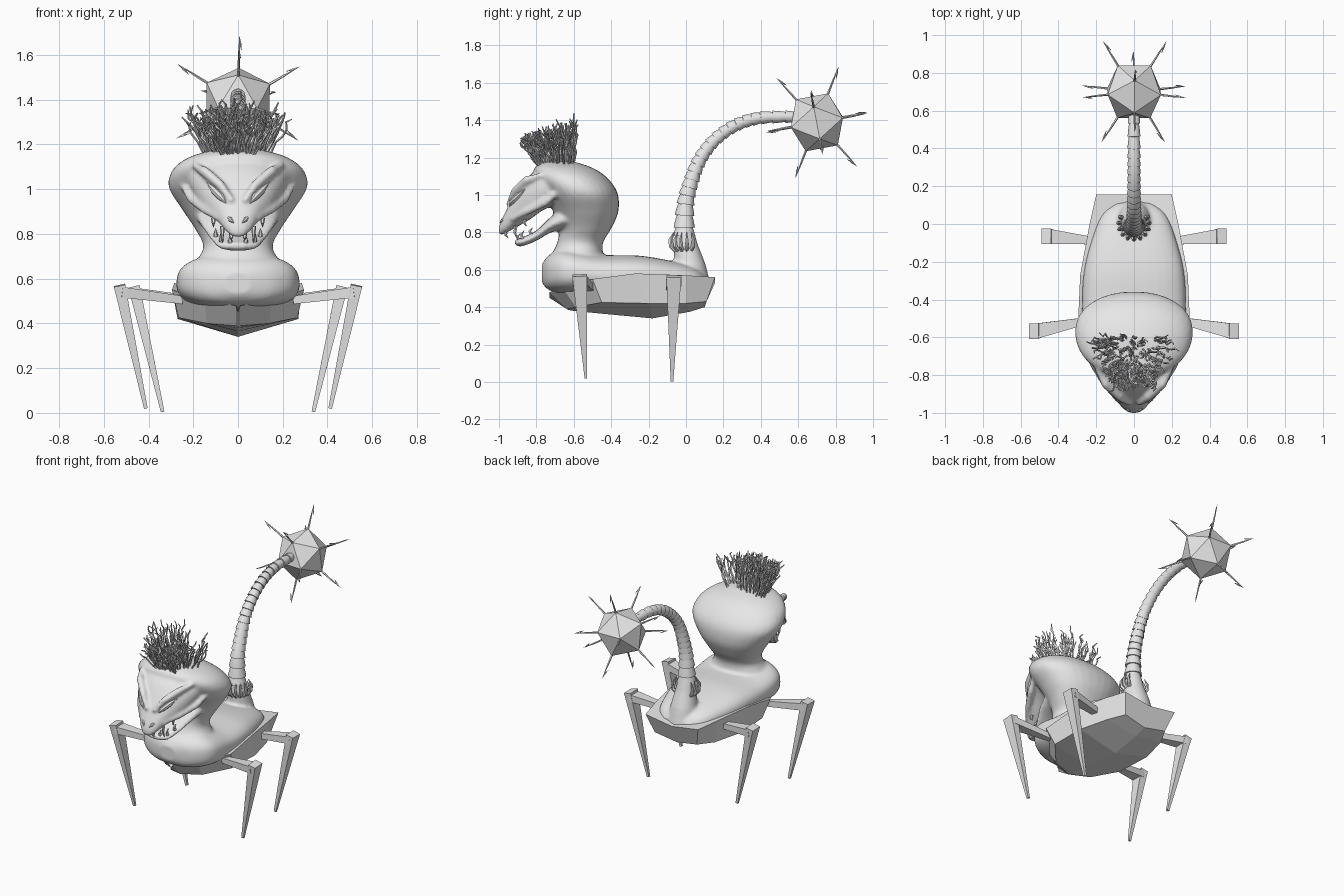
import bpy, bmesh, math, random
from mathutils import Vector

if "Cube" in bpy.data.objects:
    bpy.data.objects.remove(bpy.data.objects["Cube"])

random.seed(4)
grey = bpy.data.materials.new("plain grey")
grey.diffuse_color = (0.8, 0.8, 0.8, 1)
grey.use_nodes = True
grey.node_tree.nodes["Principled BSDF"].inputs["Base Color"].default_value = grey.diffuse_color


def finish(name, bm, smooth=None):
    bmesh.ops.recalc_face_normals(bm, faces=bm.faces)
    me = bpy.data.meshes.new(name)
    bm.to_mesh(me)
    bm.free()
    me.materials.append(grey)
    ob = bpy.data.objects.new(name, me)
    bpy.context.collection.objects.link(ob)
    if smooth:
        bpy.ops.object.select_all(action='DESELECT')
        ob.select_set(True)
        bpy.context.view_layer.objects.active = ob
        bpy.ops.object.shade_smooth_by_angle(angle=math.radians(smooth))
    return ob


def loft(bm, rings):
    """Skin a list of closed rings and cap both ends."""
    vs = [[bm.verts.new(p) for p in r] for r in rings]
    n = len(vs[0])
    for a, b in zip(vs, vs[1:]):
        for i in range(n):
            j = (i + 1) % n
            bm.faces.new((a[i], a[j], b[j], b[i]))
    bm.faces.new(vs[0][::-1])
    bm.faces.new(vs[-1])


def spline(rows, steps):
    """Catmull-Rom through rows of numbers."""
    out = []
    for i in range(len(rows) - 1):
        p0, p1, p2, p3 = (rows[max(i - 1, 0)], rows[i], rows[i + 1],
                          rows[min(i + 2, len(rows) - 1)])
        for k in range(steps):
            t = k / steps
            out.append([0.5 * (2 * b + (c - a) * t + (2 * a - 5 * b + 4 * c - d) * t * t
                               + (3 * b - a - 3 * c + d) * t ** 3)
                        for a, b, c, d in zip(p0, p1, p2, p3)])
    return out + [list(rows[-1])]


def oval(n=32, power=2.0):
    for i in range(n):
        a = 2 * math.pi * i / n
        c, s = math.cos(a), math.sin(a)
        yield (math.copysign(abs(c) ** (2 / power), c),
               math.copysign(abs(s) ** (2 / power), s))


def along_y(bm, rows, power=2.0):
    """Rows: y, half width, low z, high z."""
    loft(bm, [[(w * c, y, (lo + hi) / 2 + (hi - lo) / 2 * s) for c, s in oval(32, power)]
              for y, w, lo, hi in spline(rows, 5)])


def along_z(bm, rows, power=2.0):
    """Rows: z, half width, front y, back y."""
    loft(bm, [[(w * c, (f + b) / 2 + (b - f) / 2 * s, z) for c, s in oval(32, power)]
              for z, w, f, b in spline(rows, 5)])


def tube(bm, pts, radii, n=6):
    pts = [Vector(p) for p in pts]
    rings = []
    for i, p in enumerate(pts):
        t = (pts[min(i + 1, len(pts) - 1)] - pts[max(i - 1, 0)]).normalized()
        u = (Vector((1, 0, 0)) - t * t.x).normalized()
        v = t.cross(u)
        rings.append([p + radii[i] * (u * c + v * s) for c, s in oval(n)])
    loft(bm, rings)


# Hull: faceted boat with keel, chine and rim
# station: keel y, z / chine y, half width, z / rim y, half width, z
stations = [(-.63, .385, -.635, .01, .39, -.73, .01, .48),
            (-.60, .38, -.59, .14, .40, -.66, .15, .505),
            (-.45, .365, -.45, .265, .425, -.50, .295, .55),
            (-.18, .34, -.20, .27, .42, -.27, .285, .58),
            (.02, .375, .00, .22, .42, .00, .235, .57),
            (.10, .40, .11, .16, .43, .155, .20, .56)]
bm = bmesh.new()
loft(bm, [[(0, ky, kz), (cw, cy, cz), (rw, ry, rz), (0, ry, rz - .03), (-rw, ry, rz), (-cw, cy, cz)]
          for ky, kz, cy, cw, cz, ry, rw, rz in stations])
finish("hull", bm)

# Creature body: torso, neck with hood, muzzle, jaw and tail root fused together
bm = bmesh.new()
along_y(bm, [(-.77, .06, .53, .63), (-.73, .18, .49, .68), (-.64, .265, .47, .71), (-.45, .275, .46, .68),
             (-.25, .265, .46, .675), (-.07, .22, .46, .645), (.05, .17, .46, .61), (.11, .10, .48, .56)], 2.6)
along_z(bm, [(.58, .24, -.75, -.44), (.66, .20, -.73, -.44), (.74, .155, -.69, -.445), (.82, .19, -.68, -.40),
             (.91, .25, -.71, -.362), (1.01, .31, -.76, -.366), (1.09, .29, -.81, -.42),
             (1.145, .215, -.81, -.50), (1.178, .10, -.76, -.60)], 2.2)
along_y(bm, [(-1.0, .025, .785, .83), (-.975, .06, .79, .89), (-.92, .105, .82, .99), (-.84, .17, .865, 1.10),
             (-.74, .22, .93, 1.155), (-.6, .24, .95, 1.16)], 2.3)
along_y(bm, [(-.915, .04, .735, .76), (-.88, .09, .725, .772), (-.80, .125, .755, .81),
             (-.72, .165, .80, .885), (-.62, .19, .82, .95)], 2.3)
tube(bm, [(0, .03, .50), (0, .02, .62), (0, .0, .72), (0, -.01, .82), (0, -.005, .92)],
     [.105, .085, .066, .048, .036], 24)
for s in (-1, 1):
    # brow ridge and cheek ridge
    tube(bm, [(s * .025, -.955, .945), (s * .08, -.915, 1.02), (s * .15, -.85, 1.08), (s * .2, -.76, 1.11)],
         [.012, .022, .024, .012], 8)
    tube(bm, [(s * .09, -.93, .87), (s * .15, -.85, .91), (s * .21, -.75, .96), (s * .25, -.68, 1.02)],
         [.012, .02, .022, .012], 8)
body = finish("body", bm)
rem = body.modifiers.new("fuse", 'REMESH')
rem.mode = 'VOXEL'
rem.voxel_size = .011
rem.use_smooth_shade = True
smo = body.modifiers.new("soften", 'SMOOTH')
smo.factor = .5
smo.iterations = 4

# Eyes, nostrils and teeth
bm = bmesh.new()
for s in (-1, 1):
    tube(bm, [(s * .05, -.945, .935), (s * .075, -.93, .965), (s * .105, -.895, .995), (s * .14, -.862, 1.03)],
         [.002, .017, .018, .002], 8)
finish("eyes", bm, 40)
bm = bmesh.new()
for s in (-1, 1):
    tube(bm, [(s * .02, -.995, .85), (s * .035, -.98, .865), (s * .05, -.962, .88)], [.002, .011, .002], 8)
finish("nostrils", bm, 40)
bm = bmesh.new()
for s in (-1, 1):
    for x, y, z, dz in ((.07, -.91, .835, -.075), (.03, -.96, .80, -.03), (.11, -.86, .87, -.04),
                        (.035, -.895, .76, .035), (.075, -.875, .765, .045), (.1, -.83, .79, .035)):
        tube(bm, [(s * x, y, z), (s * x, y - .005, z + dz * .5), (s * x, y + .01, z + dz)],
             [.011, .008, .001])
finish("teeth", bm, 40)

# Hair: kinked strands fanning out from the crown
bm = bmesh.new()
for i in range(170):
    f = random.random()                       # 0 at the back, 1 at the front
    y = -.60 - .19 * f
    x = random.uniform(-1, 1) * (.175 - .10 * f)
    height = (.285 - .11 * f) * random.uniform(.75, 1) * (1 - 1.6 * abs(x))
    lean = Vector((x * .62, (y + .63) * .55, height))
    base = Vector((x, y, 1.155))
    pts = [base]
    for t in (.3, .55, .75, .9, 1):
        pts.append(base + lean * t + Vector([random.uniform(-.012, .012) for _ in range(3)]))
    tube(bm, pts, [.005, .005, .005, .0045, .005, .003], 4)
finish("hair", bm)

# Tail: overlapping flared segments
path = spline([(-.01, .78, .054), (-.003, .95, .043), (.03, 1.08, .038), (.08, 1.2, .035), (.16, 1.3, .033),
               (.27, 1.375, .032), (.4, 1.412, .031), (.58, 1.418, .029)], 6)
bm = bmesh.new()
for i in range(0, len(path) - 2, 2):
    seg = path[i:i + 3]
    tube(bm, [(0, y, z) for y, z, r in seg], [r * k for (y, z, r), k in zip(seg, (1.12, 1.04, .9))], 12)
finish("tail", bm, 40)

# Collar of hooked claws at the tail root
bm = bmesh.new()
for i in range(11):
    a = math.pi * (.85 + 1.3 * i / 10)
    c, s = math.cos(a), math.sin(a)
    tube(bm, [(r * c, r * s, z) for r, z in ((.055, .70), (.082, .725), (.086, .76), (.066, .80))],
         [.012, .012, .009, .002], 6)
finish("tail_collar", bm, 40)

# Mace: tilted twenty-sided ball with a barbed spike on each corner
centre, radius = Vector((0, .70, 1.388)), .166
axis = Vector((.02, .36, .93)).normalized()
e1 = (Vector((1, 0, 0)) - axis * axis.x).normalized()
e2 = axis.cross(e1)
if e2.y < 0:
    e2 = -e2
dirs = [axis]
for k in range(5):
    a = math.radians(-18 + 72 * k)
    dirs.append(axis / math.sqrt(5) + (e1 * math.cos(a) + e2 * math.sin(a)) * 2 / math.sqrt(5))
dirs += [-d for d in dirs]
bm = bmesh.new()
for d in dirs:
    bm.verts.new(centre + d * radius)
bmesh.ops.convex_hull(bm, input=bm.verts[:])
finish("mace_ball", bm)
bm = bmesh.new()
for d in dirs:
    tube(bm, [centre + d * r for r in (.15, .24, .32)], [.007, .005, .0008], 5)
    side = d.orthogonal().normalized()
    tube(bm, [centre + d * .315, centre + d * .285 + side * .006, centre + d * .255 + side * .016],
         [.001, .005, .001], 4)
finish("mace_spikes", bm)


# Legs: tapered square bars, hip to knee and knee to foot
def bar(bm, a, b, wa, ha, wb, hb):
    a, b = Vector(a), Vector(b)
    t = (b - a).normalized()
    u = (Vector((0, 1, 0)) - t * t.y).normalized()
    v = t.cross(u)
    loft(bm, [[p + u * w * i + v * h * j for i, j in ((1, 1), (-1, 1), (-1, -1), (1, -1))]
              for p, w, h in ((a, wa, ha), (b, wb, hb))])


for label, hip, knee, foot in (("front", (.25, -.512, .505), (.525, -.568, .54), (.412, -.535, .02)),
                               ("rear", (.20, -.09, .505), (.46, -.065, .535), (.337, -.075, .005))):
    for s, side in ((-1, "left"), (1, "right")):
        h, k, f = [Vector((s * p[0], p[1], p[2])) for p in (hip, knee, foot)]
        bm = bmesh.new()
        bar(bm, h, k, .018, .018, .040, .024)
        bar(bm, k + Vector((s * .005, 0, .03)), f, .040, .026, .007, .008)
        finish(f"{label}_leg_{side}", bm)
